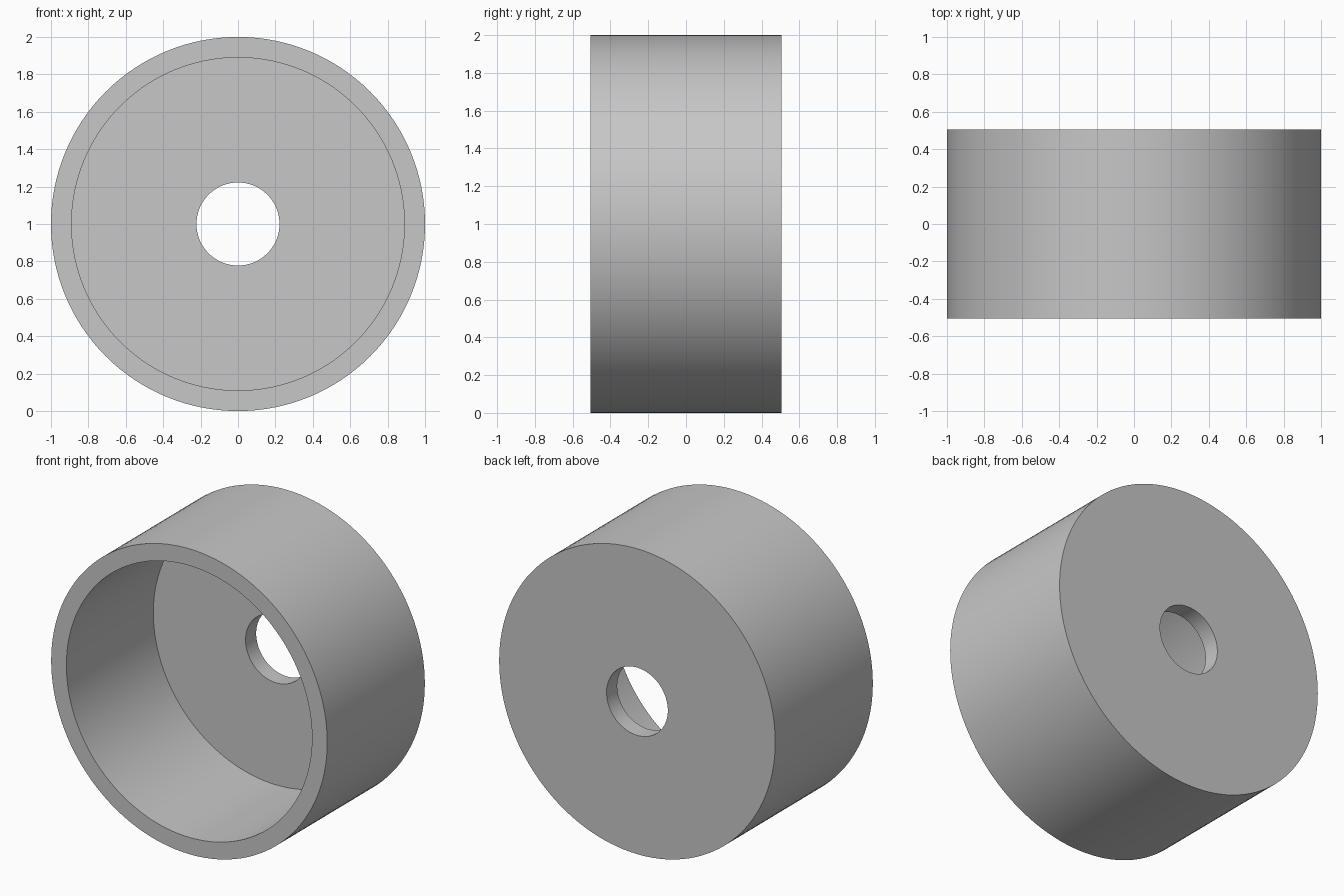
import bpy
import bmesh
from math import radians, tau
from mathutils import Matrix, Vector

cube = bpy.data.objects.get("Cube")
if cube:
    bpy.data.objects.remove(cube, do_unlink=True)

# Dimensions of the cup
OUTER, INNER, HOLE = 1.0, 0.89, 0.222
FRONT, BACK = -0.505, 0.505
FLOOR = BACK - 0.11
SEGMENTS = 128

# Single grey material
grey = bpy.data.materials.new("plain_grey")
grey.use_nodes = True
colour = (0.57, 0.57, 0.57, 1.0)
grey.diffuse_color = colour
grey.node_tree.nodes["Principled BSDF"].inputs["Base Color"].default_value = colour

# Closed wall section (radius, depth), revolved around the y axis
section = [(OUTER, FRONT), (OUTER, BACK), (HOLE, BACK),
           (HOLE, FLOOR), (INNER, FLOOR), (INNER, FRONT)]
bm = bmesh.new()
verts = [bm.verts.new((r, y, 0)) for r, y in section]
edges = [bm.edges.new((v, verts[(i + 1) % len(verts)])) for i, v in enumerate(verts)]
bmesh.ops.spin(bm, geom=verts + edges, cent=(0, 0, 0), axis=(0, 1, 0),
               angle=tau, steps=SEGMENTS, use_merge=True)
bmesh.ops.remove_doubles(bm, verts=bm.verts[:], dist=0.0001)
bmesh.ops.recalc_face_normals(bm, faces=bm.faces[:])
bmesh.ops.transform(bm, matrix=Matrix.Translation(Vector((0, 0, OUTER))), verts=bm.verts[:])

mesh = bpy.data.meshes.new("round_cup")
bm.to_mesh(mesh)
bm.free()
mesh.materials.append(grey)
cup = bpy.data.objects.new("round_cup", mesh)
bpy.context.collection.objects.link(cup)

# Smooth curved walls, crisp rims
bpy.ops.object.select_all(action="DESELECT")
cup.select_set(True)
bpy.context.view_layer.objects.active = cup
bpy.ops.object.shade_smooth_by_angle(angle=radians(30))
